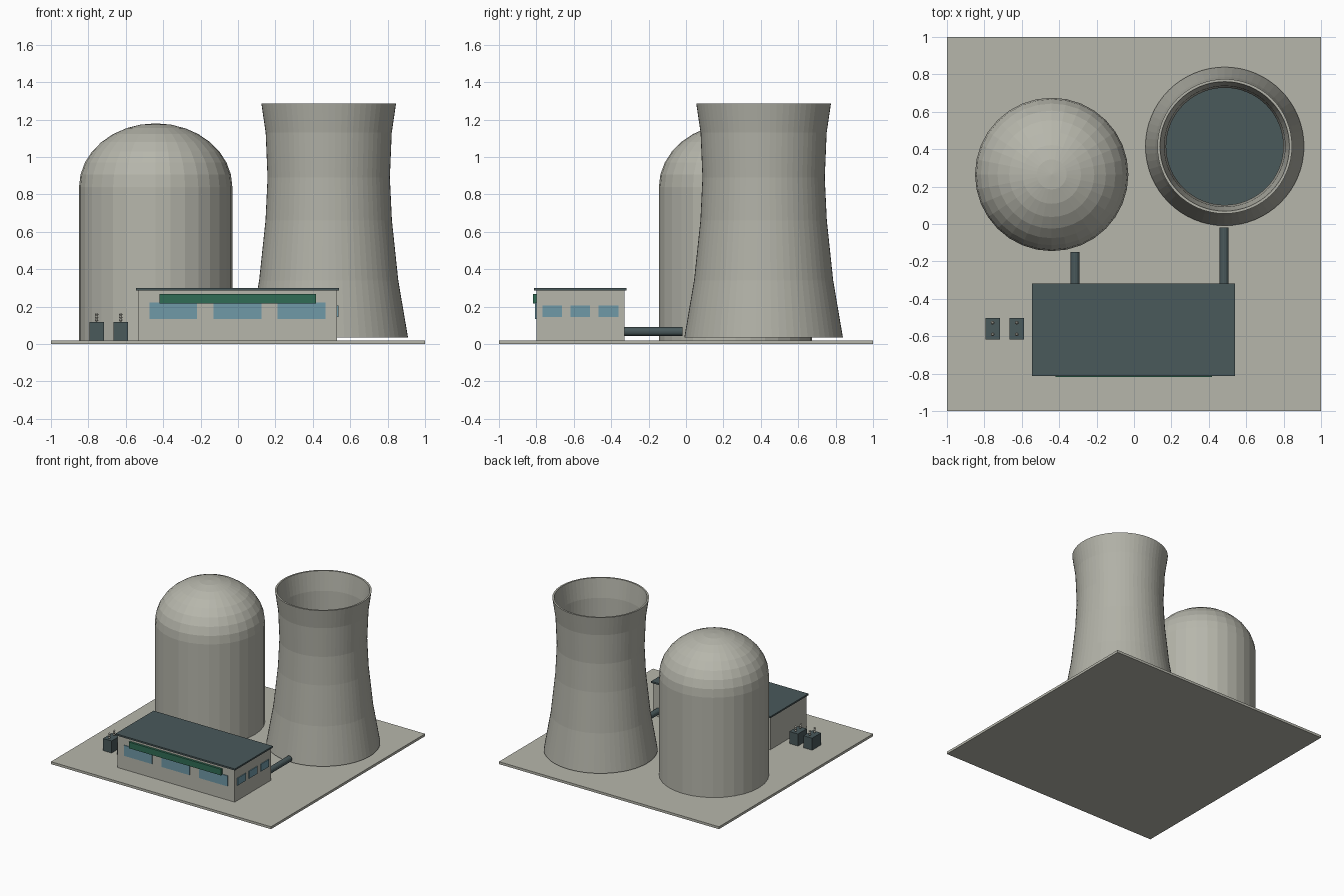
import bpy, bmesh, math
from mathutils import Matrix, Vector

if "Cube" in bpy.data.objects:
    bpy.data.objects.remove(bpy.data.objects["Cube"], do_unlink=True)


def material(name, r, g, b):
    m = bpy.data.materials.new(name)
    m.use_nodes = True
    m.diffuse_color = (r, g, b, 1)
    m.node_tree.nodes["Principled BSDF"].inputs["Base Color"].default_value = (r, g, b, 1)
    return m


concrete = material("concrete", 0.47, 0.47, 0.41)
tower_concrete = material("tower concrete", 0.44, 0.44, 0.385)
slate = material("dark slate", 0.067, 0.10, 0.105)
glass = material("blue glass", 0.16, 0.32, 0.39)
green = material("green panel", 0.03, 0.15, 0.09)


def finish(name, bm, mat):
    bmesh.ops.recalc_face_normals(bm, faces=bm.faces)
    mesh = bpy.data.meshes.new(name)
    bm.to_mesh(mesh)
    bm.free()
    mesh.materials.append(mat)
    obj = bpy.data.objects.new(name, mesh)
    bpy.context.collection.objects.link(obj)
    return obj


def box(name, low, high, mat):
    low, high = Vector(low), Vector(high)
    bm = bmesh.new()
    bmesh.ops.create_cube(bm, size=1)
    bmesh.ops.scale(bm, vec=high - low, verts=bm.verts)
    bmesh.ops.translate(bm, vec=(low + high) / 2, verts=bm.verts)
    return finish(name, bm, mat)


def lathe(name, profile, x, y, sides, mat, closed=False):
    bm = bmesh.new()
    verts = [bm.verts.new((r, 0, z)) for r, z in profile]
    pairs = list(zip(verts, verts[1:]))
    if closed:
        pairs.append((verts[-1], verts[0]))
    edges = [bm.edges.new(p) for p in pairs]
    bmesh.ops.spin(bm, geom=verts + edges, cent=(0, 0, 0), axis=(0, 0, 1),
                   angle=math.tau, steps=sides)
    bmesh.ops.remove_doubles(bm, verts=bm.verts, dist=0.0001)
    bmesh.ops.translate(bm, vec=(x, y, 0), verts=bm.verts)
    return finish(name, bm, mat)


def pipe(name, x, y0, y1, z, radius):
    bm = bmesh.new()
    bmesh.ops.create_cone(bm, cap_ends=True, segments=16, radius1=radius,
                          radius2=radius, depth=y1 - y0)
    turn = Matrix.Translation((x, (y0 + y1) / 2, z)) @ Matrix.Rotation(math.pi / 2, 4, 'X')
    bmesh.ops.transform(bm, matrix=turn, verts=bm.verts)
    return finish(name, bm, slate)


GROUND = 0.02
box("ground_slab", (-1, -1, 0), (1, 1, GROUND), concrete)

# Containment building: cylinder with a slightly flattened dome
R, SPRING, RISE, RINGS = 0.41, 0.84, 0.34, 8
dome = [(0, GROUND), (R, GROUND)]
for i in range(RINGS + 1):
    a = math.pi / 2 * i / RINGS
    dome.append((R * math.cos(a), SPRING + RISE * math.sin(a)))
lathe("containment_dome", dome, -0.44, 0.265, 32, concrete)

# Cooling tower: thin waisted shell, open at the top
TX, TY, WALL = 0.485, 0.415, 0.014
outer = [(0.424, 0.035), (0.372, 0.34), (0.338, 0.66),
         (0.327, 0.89), (0.337, 1.13), (0.36, 1.285)]
inner = [(r - WALL, z) for r, z in reversed(outer)]
lathe("cooling_tower", outer + inner, TX, TY, 64, tower_concrete, closed=True)
lathe("tower_basin", [(0, 0.04), (0.405, 0.04), (0.4, 0.06), (0, 0.06)],
      TX, TY, 64, slate)

# Turbine hall
X0, X1, Y0, Y1, TOP = -0.535, 0.53, -0.80, -0.33, 0.287
box("hall_walls", (X0, Y0, GROUND), (X1, Y1, TOP), concrete)
box("hall_roof", (X0 - 0.01, Y0 - 0.012, TOP), (X1 + 0.01, Y1 + 0.012, 0.3), slate)
box("front_panel", (-0.42, Y0 - 0.018, 0.216), (0.417, Y0, 0.267), green)
for i in (-1, 0, 1):
    cx = -0.003 + 0.343 * i
    box("front_window", (cx - 0.128, Y0 - 0.006, 0.135), (cx + 0.128, Y0, 0.221), glass)
    cy = -0.565 + 0.15 * i
    box("side_window", (X1, cy - 0.053, 0.146), (X1 + 0.006, cy + 0.053, 0.206), glass)

# Pipes from the hall to the containment building and the tower
pipe("dome_pipe", -0.315, Y1, -0.15, 0.067, 0.024)
pipe("tower_pipe", 0.482, Y1, -0.02, 0.067, 0.024)

# Transformers, each with two beaded insulators
for cx in (-0.756, -0.627):
    box("transformer", (cx - 0.039, -0.617, GROUND), (cx + 0.039, -0.502, 0.119), slate)
    for cy in (-0.59, -0.528):
        profile = [(0, 0.119)]
        for bead in range(3):
            z = 0.121 + 0.015 * bead
            profile += [(0.005, z), (0.01, z + 0.007), (0.005, z + 0.014)]
        profile.append((0, 0.166))
        lathe("insulator", profile, cx, cy, 10, concrete)
